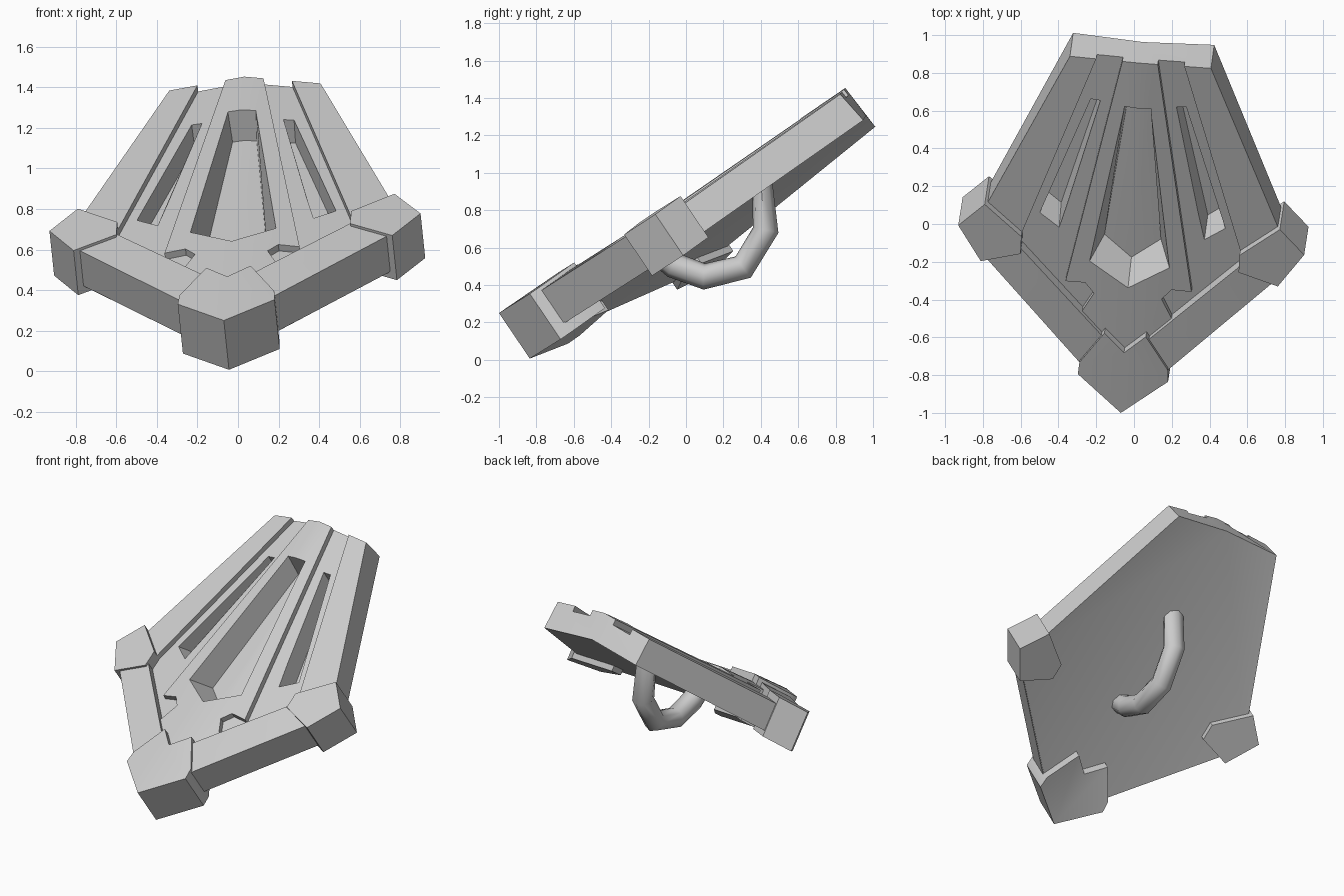
import bpy, bmesh
from math import radians
from mathutils import Matrix, Vector

if "Cube" in bpy.data.objects:
    bpy.data.objects.remove(bpy.data.objects["Cube"])

# Leaning shield frame: u across, v up the shield, w out of its front
U = Vector((0.995, -0.085, 0.047)).normalized()
V = Vector((0.044, 0.825, 0.563))
V = (V - U * V.dot(U)).normalized()
W = U.cross(V)
FRAME = Matrix((U, V, W)).transposed().to_4x4()
FRAME.translation = (-0.07, -1.0, 0.25)
BEND = 0.12  # the sides sweep back from the centre ridge

grey = bpy.data.materials.new("grey_metal")
grey.use_nodes = True
COLOUR = (0.6, 0.6, 0.6, 1)
grey.diffuse_color = COLOUR
grey.node_tree.nodes["Principled BSDF"].inputs["Base Color"].default_value = COLOUR


def finish(ob, angle=30):
    ob.data.materials.clear()
    ob.data.materials.append(grey)
    bpy.ops.object.select_all(action='DESELECT')
    ob.select_set(True)
    bpy.context.view_layer.objects.active = ob
    bpy.ops.object.shade_smooth_by_angle(angle=radians(angle))


def prism(name, outline, top, bottom, floor=None):
    """Extrude a right-half outline, mirror it and bend it along the ridge."""
    floor = floor or outline
    bm = bmesh.new()
    for side in (1, -1):
        a = [bm.verts.new((side * u, v, top - BEND * u)) for u, v in outline]
        b = [bm.verts.new((side * u, v, bottom - BEND * u)) for u, v in floor]
        bm.faces.new(a)
        bm.faces.new(b[::-1])
        for i in range(len(a)):
            j = (i + 1) % len(a)
            if outline[i][0] > 0 or outline[j][0] > 0:  # open at the ridge
                bm.faces.new((a[i], b[i], b[j], a[j]))
    bmesh.ops.remove_doubles(bm, verts=bm.verts, dist=0.0005)
    bmesh.ops.recalc_face_normals(bm, faces=bm.faces)
    mesh = bpy.data.meshes.new(name)
    bm.to_mesh(mesh)
    bm.free()
    ob = bpy.data.objects.new(name, mesh)
    bpy.context.collection.objects.link(ob)
    ob.matrix_world = FRAME
    return ob


def cut(ob, cutter):
    cutter.hide_render = True
    bpy.context.view_layer.update()
    mod = ob.modifiers.new("cut", 'BOOLEAN')
    mod.operation = 'DIFFERENCE'
    mod.solver = 'EXACT'
    mod.object = cutter
    bpy.context.view_layer.objects.active = ob
    bpy.ops.object.modifier_apply(modifier=mod.name)
    bpy.data.objects.remove(cutter)


# Shield body
body = prism("shield_body",
             [(0, 0.02), (0.86, 0.95), (0.375, 2.185), (0, 2.21)], -0.05, -0.235,
             [(0, 0.02), (0.86, 0.95), (0.375, 2.21), (0, 2.22)])

# Shallow channels beside the centre strip
cut(body, prism("channel_cutter",
                [(0.085, 2.26), (0.215, 2.26), (0.58, 1.02), (0.59, 0.9), (0.25, 0.55),
                 (0.18, 0.70), (0.23, 0.76), (0.335, 0.75)], 0.1, -0.088))
# Deep tapered slots in the channels
cut(body, prism("slot_cutter",
                [(0.2, 1.91), (0.255, 1.91), (0.5, 1.12), (0.385, 1.04)], -0.05, -0.22,
                [(0.21, 1.9), (0.25, 1.9), (0.47, 1.19), (0.39, 1.13)]))
# Large centre recess
cut(body, prism("recess_cutter",
                [(0, 1.92), (0.07, 1.92), (0.214, 0.9), (0, 0.766)], -0.045, -0.22,
                [(0, 1.9), (0.06, 1.9), (0.15, 0.97), (0, 0.85)]))
finish(body)

# Raised lower rim
rim = prism("lower_rim",
            [(0, 0.012), (0.8, 0.88), (0.7, 1.06), (0, 0.33)], -0.02, -0.23)
finish(rim)

# Tip guard and side corner guards
tip = prism("tip_guard",
            [(0, 0), (0.24, 0.205), (0.235, 0.28), (0.11, 0.49), (0, 0.385)], 0.0, -0.295)
finish(tip)
corners = prism("corner_guards",
                [(0.785, 1.19), (0.92, 1.03), (0.79, 0.825), (0.58, 0.91), (0.58, 1.02)],
                -0.005, -0.272)
finish(corners)

# Rear handle
curve = bpy.data.curves.new("rear_handle", 'CURVE')
curve.dimensions = '3D'
curve.bevel_depth = 0.07
curve.bevel_resolution = 2
curve.use_fill_caps = True
path = [(1.55, -0.19), (1.43, -0.44), (1.22, -0.535), (1.02, -0.46), (0.92, -0.32), (0.89, -0.2)]
spline = curve.splines.new('POLY')
spline.points.add(len(path) - 1)
for point, (v, w) in zip(spline.points, path):
    point.co = (0, v, w, 1)
handle = bpy.data.objects.new("rear_handle", curve)
bpy.context.collection.objects.link(handle)
handle.matrix_world = FRAME
bpy.ops.object.select_all(action='DESELECT')
handle.select_set(True)
bpy.context.view_layer.objects.active = handle
bpy.ops.object.convert(target='MESH')
# Trim the handle ends inside the body thickness
handle = bpy.context.object
for vert in handle.data.vertices:
    vert.co.z = min(vert.co.z, -0.2 - 0.03)
finish(handle, 50)
